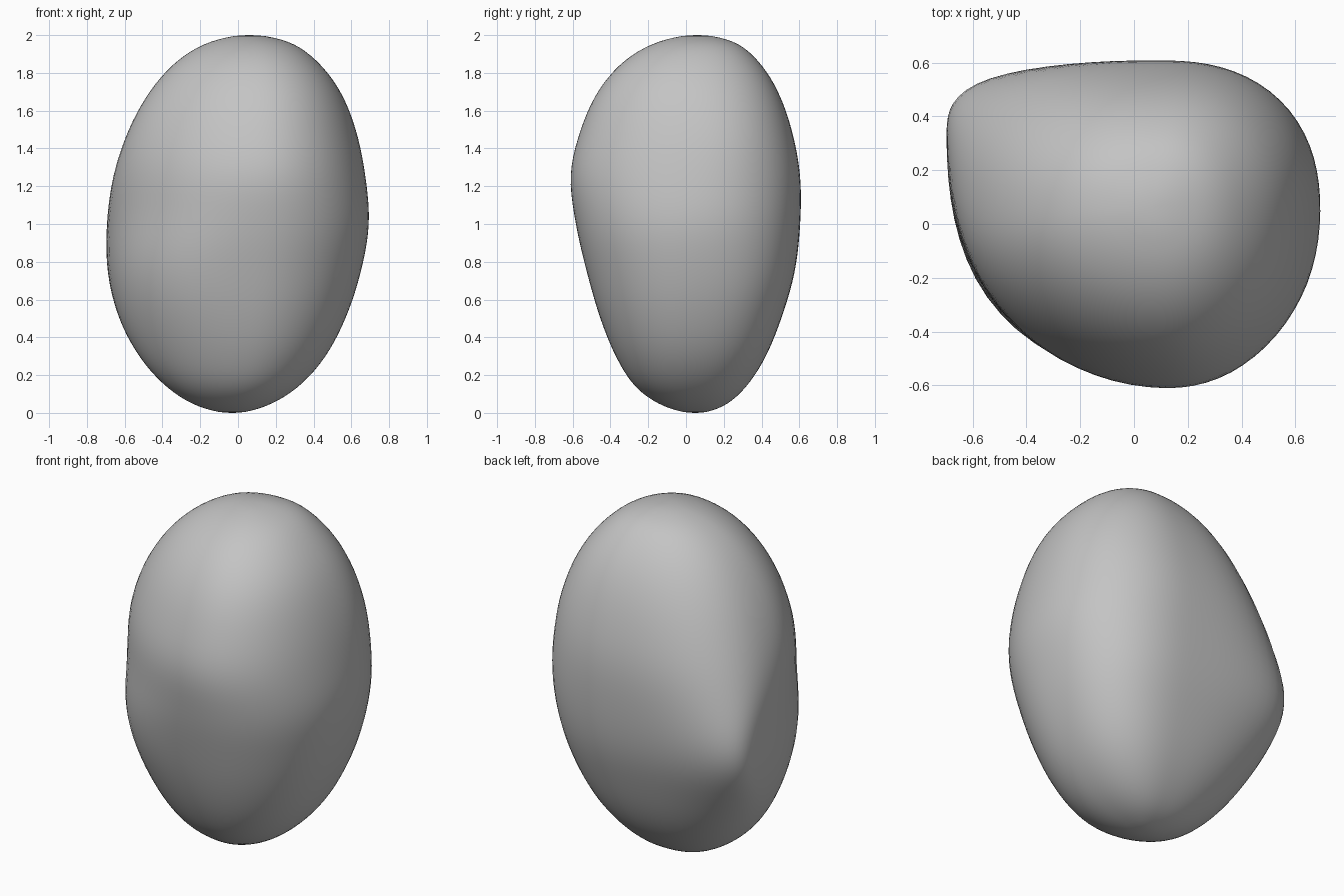
import bpy
import bmesh
from math import sin, cos, pi, exp

cube = bpy.data.objects.get("Cube")
if cube:
    bpy.data.objects.remove(cube, do_unlink=True)

SEGMENTS = 72
RINGS = 60

# Outline of the stone at even angles from its lowest point to its highest
RIGHT = [-.03, -.21, -.375, -.52, -.63, -.69, -.695, -.66, -.58, -.465, -.32, -.145, .06]
LEFT = [-.03, .145, .315, .46, .57, .65, .695, .675, .625, .54, .415, .265, .06]
FRONT = [.05, -.115, -.265, -.37, -.455, -.525, -.585, -.615, -.56, -.465, -.325, -.145, .06]
BACK = [.05, .195, .315, .42, .505, .575, .605, .605, .56, .485, .38, .25, .06]


def smooth_sample(values, t):
    """Read a list as a smooth curve, with t from 0 to 1."""
    position = t * (len(values) - 1)
    i = min(int(position), len(values) - 2)
    f = position - i
    b, c = values[i], values[i + 1]
    a = values[i - 1] if i > 0 else 2 * b - c
    d = values[i + 2] if i + 2 < len(values) else 2 * c - b
    return b + f / 2 * (c - a + f * (2 * a - 5 * b + 4 * c - d + f * (3 * (b - c) + d - a)))


def bump(z, centre, width):
    return exp(-((z - centre) / width) ** 2)


def cross_section(t):
    """One ring: four rounded quarters joined at the outermost points."""
    z = 1 - cos(pi * t)
    right, left, front, back = (smooth_sample(v, t) for v in (RIGHT, LEFT, FRONT, BACK))
    middle_x = (right + left) / 2 + .12 * sin(pi * t)
    middle_y = (front + back) / 2
    # The blunt corner at the back pulls the right side backwards
    corner_y = middle_y + .32 * bump(z, .84, .42) * sin(pi * t)
    left_y = middle_y + .09 * bump(z, 1.4, .4)
    corner_power = 2.2 + .75 * bump(z, 1, .7) + .3 * bump(z, .82, .2)
    front_power = 1.85 + .7 * bump(z, .75, .33)
    left_power = 2.2 + .35 * bump(z, .5, .5)
    points = []
    for k in range(SEGMENTS):
        angle = 2 * pi * k / SEGMENTS
        c, s = cos(angle), sin(angle)
        centre_y = left_y if c >= 0 else corner_y
        if s >= 0:
            power = left_power if c >= 0 else corner_power
        else:
            power = 2.08 if c >= 0 else front_power
        radius = (abs(c) ** power + abs(s) ** power) ** (-1 / power)
        reach_x = left - middle_x if c >= 0 else middle_x - right
        reach_y = back - centre_y if s >= 0 else centre_y - front
        points.append((middle_x + reach_x * radius * c, centre_y + reach_y * radius * s, z))
    return points


# Skin the rings and close both ends
bm = bmesh.new()
rings = [[bm.verts.new(p) for p in cross_section(r / RINGS)] for r in range(1, RINGS)]
bottom = bm.verts.new((RIGHT[0], FRONT[0], 0))
top = bm.verts.new((RIGHT[-1], FRONT[-1], 2))
for k in range(SEGMENTS):
    n = (k + 1) % SEGMENTS
    bm.faces.new((bottom, rings[0][n], rings[0][k]))
    bm.faces.new((top, rings[-1][k], rings[-1][n]))
    for low, high in zip(rings, rings[1:]):
        bm.faces.new((low[k], low[n], high[n], high[k]))
# Soften the seams between quarters
for _ in range(4):
    bmesh.ops.smooth_vert(bm, verts=[v for ring in rings[2:-2] for v in ring], factor=.5,
                          use_axis_x=True, use_axis_y=True, use_axis_z=True)
bmesh.ops.recalc_face_normals(bm, faces=bm.faces)

mesh = bpy.data.meshes.new("stone")
bm.to_mesh(mesh)
bm.free()
stone = bpy.data.objects.new("stone", mesh)
bpy.context.collection.objects.link(stone)

# Plain grey
grey = bpy.data.materials.new("stone_grey")
grey.use_nodes = True
grey.diffuse_color = (.55, .55, .55, 1)
grey.node_tree.nodes["Principled BSDF"].inputs["Base Color"].default_value = (.55, .55, .55, 1)
mesh.materials.append(grey)
mesh.shade_smooth()
